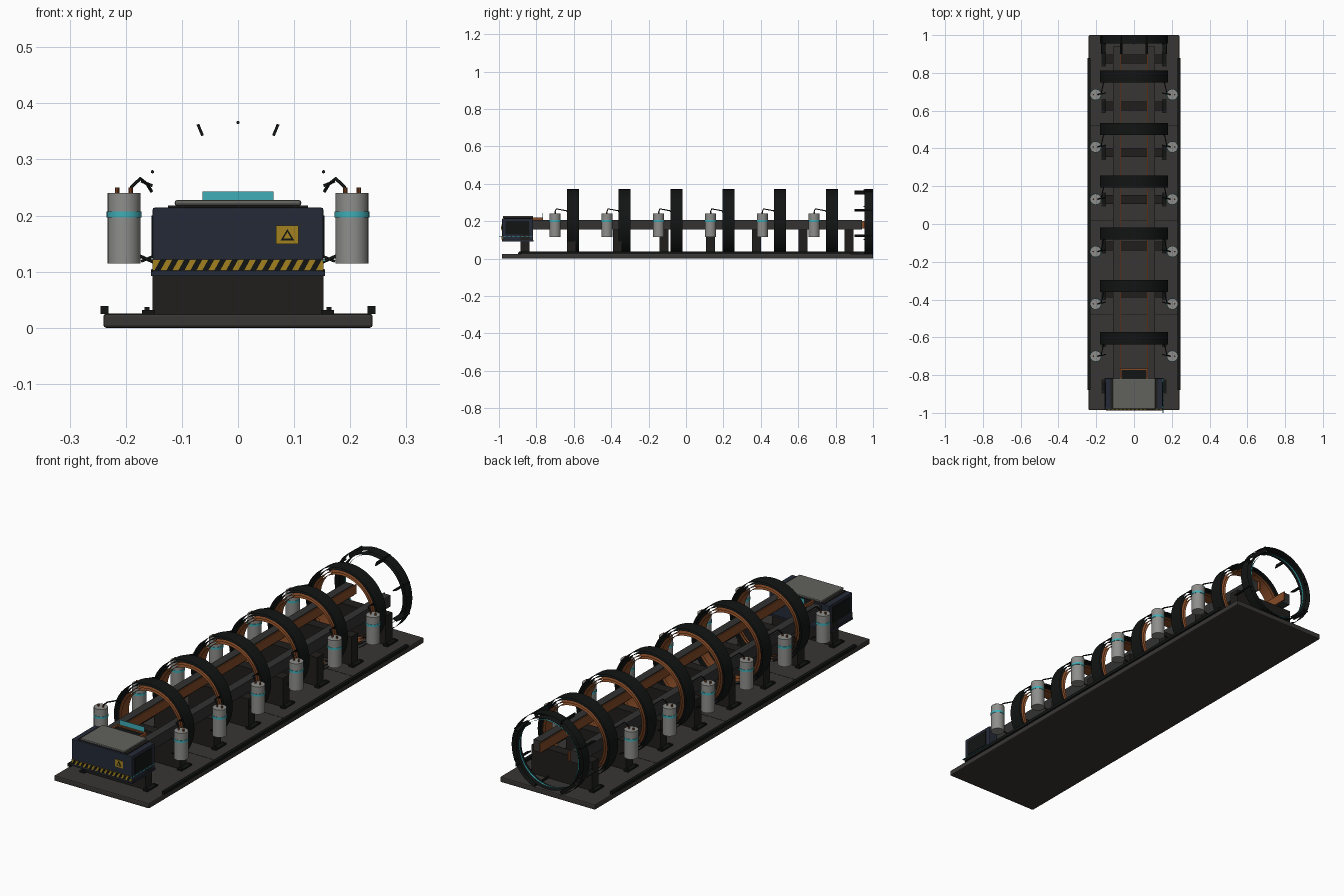
import bpy, bmesh, math
from mathutils import Vector, Matrix

if "Cube" in bpy.data.objects:
    bpy.data.objects.remove(bpy.data.objects["Cube"])

COL = dict(base=(.04, .037, .034), black=(.006, .007, .007), dark=(.014, .013, .012),
           rail=(.033, .032, .031), copper=(.24, .07, .02), navy=(.018, .023, .038),
           can=(.27, .27, .26), cyan=(.05, .42, .47), yellow=(.36, .22, .015), lid=(.12, .12, .11))
MAT = {}
for k, c in COL.items():
    MAT[k] = bpy.data.materials.new(k)
    MAT[k].diffuse_color = (*c, 1)


def finish(name, bm, mat, smooth=False):
    me = bpy.data.meshes.new(name)
    bm.to_mesh(me)
    bm.free()
    ob = bpy.data.objects.new(name, me)
    bpy.context.collection.objects.link(ob)
    me.materials.append(MAT[mat])
    if smooth:
        bpy.ops.object.select_all(action='DESELECT')
        ob.select_set(True)
        bpy.context.view_layer.objects.active = ob
        bpy.ops.object.shade_smooth_by_angle()
    return ob


def box(name, x, y, z, mat, bevel=0):
    """Box from (min, max) pairs."""
    bm = bmesh.new()
    size = [b - a for a, b in (x, y, z)]
    mid = [(a + b) / 2 for a, b in (x, y, z)]
    bmesh.ops.create_cube(bm, size=1, matrix=Matrix.Translation(mid) @ Matrix.Diagonal((*size, 1)))
    ob = finish(name, bm, mat)
    if bevel:
        m = ob.modifiers.new("bevel", 'BEVEL')
        m.width, m.segments = bevel, 2
    return ob


def cyl(name, x, y, z0, z1, r, mat, n=24):
    bm = bmesh.new()
    bmesh.ops.create_cone(bm, cap_ends=True, segments=n, radius1=r, radius2=r, depth=z1 - z0,
                          matrix=Matrix.Translation((x, y, (z0 + z1) / 2)))
    return finish(name, bm, mat, True)


def band(name, r, y0, y1, mat, n=48):
    """Open sheet ring around the launch axis."""
    bm = bmesh.new()
    bmesh.ops.create_cone(bm, cap_ends=False, segments=n, radius1=r, radius2=r, depth=y1 - y0,
                          matrix=Matrix.Translation((0, (y0 + y1) / 2, AXIS)) @ Matrix.Rotation(math.pi / 2, 4, 'X'))
    return finish(name, bm, mat, True)


def plate(name, pts, y0, y1, mat):
    """Outline in x, z extruded along y."""
    bm = bmesh.new()
    f = bm.faces.new([bm.verts.new((x, y0, z)) for x, z in pts])
    new = bmesh.ops.extrude_face_region(bm, geom=[f])['geom']
    bmesh.ops.translate(bm, vec=(0, y1 - y0, 0), verts=[v for v in new if isinstance(v, bmesh.types.BMVert)])
    bmesh.ops.recalc_face_normals(bm, faces=bm.faces)
    return finish(name, bm, mat)


def cable(name, pts, r, mat):
    cu = bpy.data.curves.new(name, 'CURVE')
    cu.dimensions = '3D'
    cu.bevel_depth, cu.bevel_resolution, cu.use_fill_caps = r, 2, True
    sp = cu.splines.new('POLY')
    sp.points.add(len(pts) - 1)
    for p, co in zip(sp.points, pts):
        p.co = (*co, 1)
    cu.materials.append(MAT[mat])
    ob = bpy.data.objects.new(name, cu)
    bpy.context.collection.objects.link(ob)


AXIS = 0.19

# base plate with dark seams, and edge conduits
box("base_plate", (-.24, .24), (-.985, 1.0), (0, .025), 'base', .005)
for y in (-.48, .02, .52):
    box("base_seam", (-.235, .235), (y - .0015, y + .0015), (.02, .0255), 'black')
for s in (-1, 1):
    box("edge_conduit", (s * .238 - .007, s * .238 + .007), (-.88, .88), (.025, .039), 'black')

# twin launch rails with thin copper inner faces
for s in (-1, 1):
    box("side_rail", sorted((s * .074, s * .112)), (-.83, .94), (.155, .207), 'rail')
    box("copper_conductor", sorted((s * .069, s * .074)), (-.83, .955), (.16, .202), 'copper')

# support pedestals with bolted feet
for k in range(8):
    y = -.86 + .2475 * k
    box("pedestal", (-.152, .152), (y - .024, y + .024), (.025, .156), 'dark')
    for s in (-1, 1):
        box("pedestal_foot", sorted((s * .148, s * .171)), (y - .038, y + .038), (.025, .032), 'black')
        for t in (-.028, .028):
            cyl("foot_bolt", s * .162, y + t, .032, .037, .005, 'dark', 6)

# coil stages: open outer shell, copper winding layers, glowing edge
for k in range(6):
    y = -.605 + .277 * k
    band("coil_shell", .181, y - .032, y + .032, 'black')
    band("coil_liner", .17, y - .03, y + .03, 'black')
    band("copper_winding", .158, y - .029, y + .029, 'copper')
    band("copper_inner_winding", .147, y - .027, y + .027, 'copper')
    # capacitor pair with terminals, leads and bracket
    yc = y - .095
    for s in (-1, 1):
        x = s * .203
        cyl("capacitor", x, yc, .115, .24, .0295, 'can')
        cyl("capacitor_band", x, yc, .197, .207, .0312, 'cyan')
        for d in (-.012, .012):
            cyl("terminal", x + d, yc, .24, .25, .004, 'copper', 10)
        cable("capacitor_lead", [(s * .191, yc, .25), (s * .174, yc + .006, .266),
                                 (s * .162, y - .035, .256), (s * .154, y - .025, .243)], .003, 'black')
        cable("capacitor_bracket", [(s * .18, yc, .13), (s * .15, yc + .01, .117)], .003, 'black')

# muzzle rings, radial fins and bolts
band("muzzle_shell", .181, .955, 1.0, 'black')
band("muzzle_liner", .16, .96, 1.0, 'black')
band("muzzle_glow", .15, .982, .992, 'cyan')
for i in range(8):
    a = math.radians(22.5 + 45 * i)
    u, t = Vector((math.sin(a), math.cos(a))), Vector((math.cos(a), -math.sin(a)))
    c = Vector((0, AXIS))
    pts = [c + u * r + t * w for r, w in ((.165, -.0025), (.187, -.0025), (.187, .0025), (.165, .0025))]
    plate("muzzle_fin", pts, .9, .995, 'black')
for i in range(6):
    a = math.radians(60 * i)
    x, z = .176 * math.sin(a), AXIS + .176 * math.cos(a)
    cable("muzzle_bolt", [(x, .95, z), (x, .998, z)], .003, 'dark')

# breech housing
box("breech_housing", (-.152, .152), (-.983, -.817), (.098, .214), 'navy', .003)
box("housing_flange", (-.155, .155), (-.984, -.815), (.092, .1), 'navy')
box("lid_seat", (-.125, .125), (-.975, -.82), (.213, .218), 'dark')
box("housing_lid", (-.113, .113), (-.98, -.817), (.217, .228), 'lid', .005)
for s in (-1, 1):
    box("side_panel", sorted((s * .15, s * .1545)), (-.965, -.84), (.128, .2), 'black')
for i in range(8):
    y = -1 + .0235 * i
    box("status_light", (.151, .156), (y, y + .016), (.118, .1215), 'cyan')

# hazard stripe and warning sign
box("hazard_strip", (-.152, .152), (-.986, -.982), (.102, .122), 'yellow')
for i in range(14):
    x = -.149 + .0213 * i
    plate("hazard_stripe", [(x, .102), (x + .0107, .102), (min(x + .0217, .152), .122),
                            (min(x + .011, .151), .122)], -.9875, -.985, 'black')
box("warning_sign", (.068, .108), (-.986, -.982), (.149, .182), 'yellow')
plate("warning_triangle", [(.076, .156), (.1, .156), (.088, .176)], -.9875, -.985, 'black')
plate("triangle_center", [(.081, .159), (.095, .159), (.088, .171)], -.9885, -.986, 'yellow')

# loading tray behind the housing with copper frame and display
box("loading_tray", (-.067, .067), (-.82, -.77), (.207, .214), 'black')
for s in (-1, 1):
    box("tray_edge", sorted((s * .066, s * .075)), (-.82, -.765), (.207, .22), 'copper')
box("tray_end", (-.075, .075), (-.773, -.764), (.207, .22), 'copper')
box("display", (-.063, .063), (-.766, -.764), (.212, .243), 'cyan')

for m in bpy.data.materials:
    if m.users and not m.is_grease_pencil:
        m.use_nodes = True
        m.node_tree.nodes["Principled BSDF"].inputs["Base Color"].default_value = m.diffuse_color
